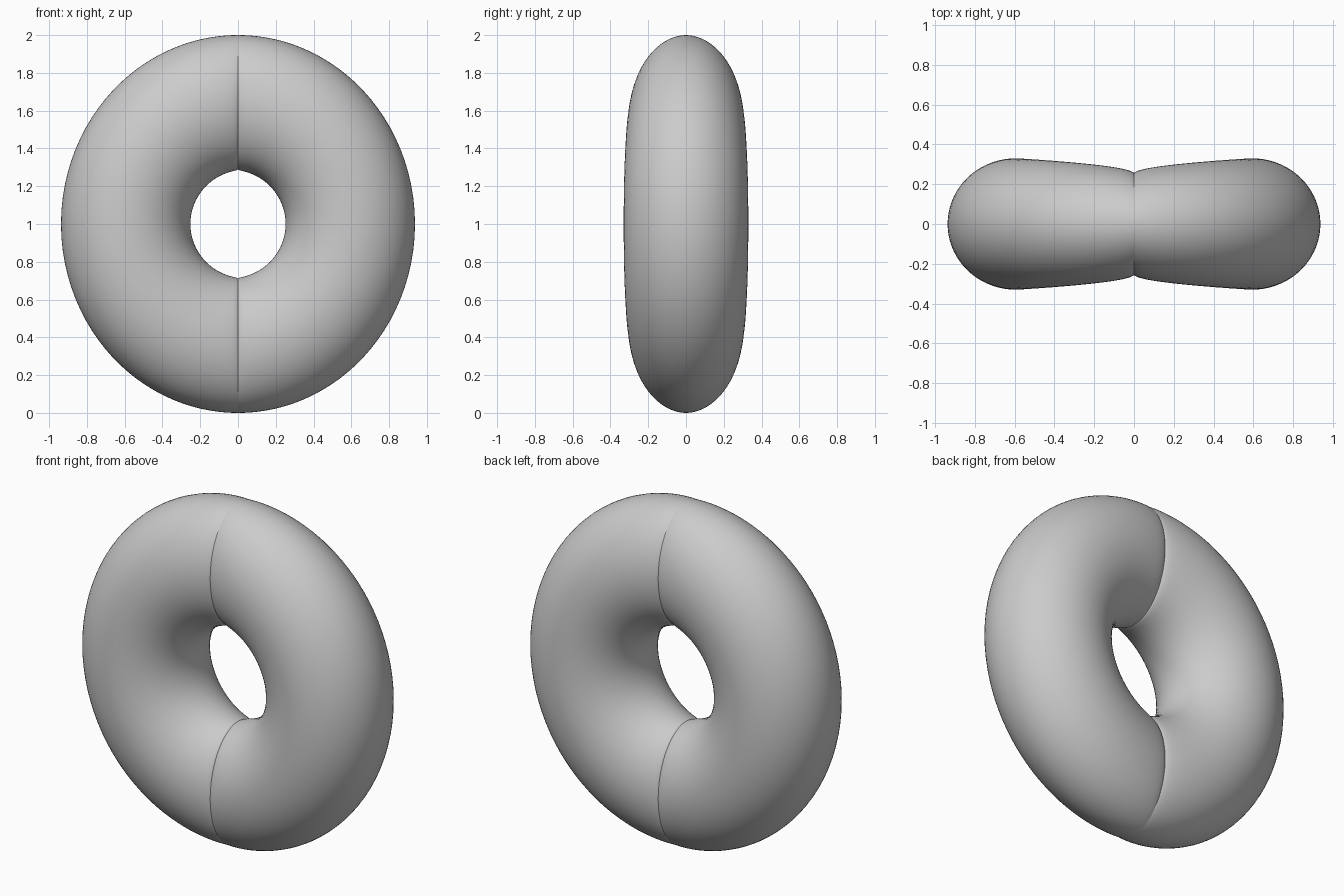
import bpy, bmesh
from math import sin, cos, pi

if "Cube" in bpy.data.objects:
    bpy.data.objects.remove(bpy.data.objects["Cube"])

RINGS, SIDES = 72, 72
Z0 = 1.0          # height of the ring centre


def section(phi):
    """Cross-section of the right half ring; phi runs from top (0) to bottom (pi)."""
    s, c = max(0.0, sin(phi)), cos(phi)
    sign = 1 if c >= 0 else -1
    swell = ((s + 0.008) ** 0.45 - 0.008 ** 0.45) / (1.008 ** 0.45 - 0.008 ** 0.45)
    outer = (0.937 * s, c)
    inner = (0.252 * s, 0.265 * c + sign * 0.023 * (1 - swell) * min(1, abs(c) * 3))
    depth = 0.257 + 0.073 * swell          # pinched at the seam
    pts = []
    for j in range(SIDES):
        a = 2 * pi * j / SIDES
        k = (1 + cos(a)) / 2
        pts.append((inner[0] + (outer[0] - inner[0]) * k,
                    depth * sin(a),
                    Z0 + inner[1] + (outer[1] - inner[1]) * k))
    return pts


# Right half of the ring, sections packed tighter near the seam
bm = bmesh.new()
rings = []
for i in range(RINGS + 1):
    phi = pi * (1 - cos(pi * i / RINGS)) / 2
    ring = [bm.verts.new(p) for p in section(phi)]
    if i in (0, RINGS):
        for v in ring:
            v.co.x = 0
    rings.append(ring)
for r0, r1 in zip(rings, rings[1:]):
    for j in range(SIDES):
        k = (j + 1) % SIDES
        bm.faces.new((r0[j], r0[k], r1[k], r1[j]))
bmesh.ops.recalc_face_normals(bm, faces=bm.faces)

# Smooth surface with a sharp seam
for f in bm.faces:
    f.smooth = True
    # outward check happens below
for e in bm.edges:
    e.smooth = not e.is_boundary
probe = max(bm.faces, key=lambda f: f.calc_center_median().x)
if probe.normal.x < 0:
    bmesh.ops.reverse_faces(bm, faces=bm.faces)

mesh = bpy.data.meshes.new("pinched_ring")
bm.to_mesh(mesh)
bm.free()
ring_obj = bpy.data.objects.new("pinched_ring", mesh)
bpy.context.collection.objects.link(ring_obj)

# Left half
mirror = ring_obj.modifiers.new("mirror", 'MIRROR')
mirror.use_axis = (True, False, False)
mirror.use_clip = True
mirror.merge_threshold = 0.0001
